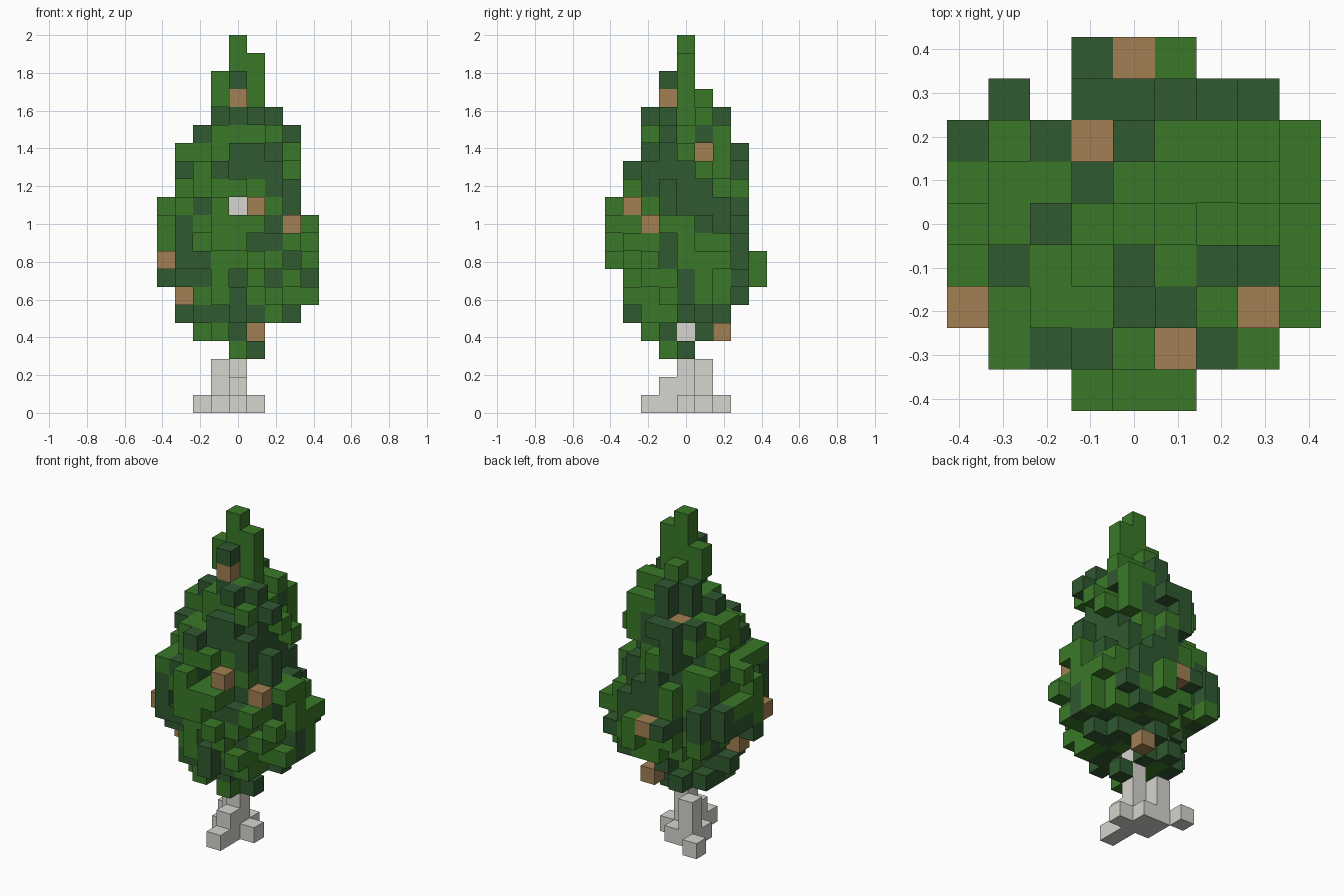
import bpy
import bmesh
import random
from mathutils import Vector

if "Cube" in bpy.data.objects:
    bpy.data.objects.remove(bpy.data.objects["Cube"])

random.seed(7)
LAYERS = 21
S = 2 / LAYERS  # block size


def material(name, rgb):
    m = bpy.data.materials.new(name)
    m.use_nodes = True
    m.diffuse_color = (*rgb, 1)
    bsdf = m.node_tree.nodes["Principled BSDF"]
    bsdf.inputs["Base Color"].default_value = (*rgb, 1)
    bsdf.inputs["Roughness"].default_value = 0.9
    return m


GREEN = material("leaf_green", (0.042, 0.19, 0.021))
DARK = material("dark_leaf_green", (0.03, 0.1, 0.03))
BROWN = material("cone_brown", (0.36, 0.215, 0.085))
GREY = material("bark_grey", (0.67, 0.66, 0.62))

# Crown profile from the tip down, in blocks: x from, x to, y from, y to
CROWN = [
    (0, 0, 0, 0), (0, 1, 0, 0), (-1, 1, -1, 0),
    (-1, 1, -1, 1), (-1, 2, -2, 2), (-2, 3, -2, 2),
    (-3, 3, -2, 3), (-3, 3, -3, 3), (-3, 3, -3, 3),
    (-4, 3, -4, 3), (-4, 4, -4, 3), (-4, 4, -4, 4),
    (-4, 4, -4, 4), (-4, 4, -3, 4), (-3, 4, -3, 3),
    (-3, 3, -3, 2), (-2, 1, -2, 2), (0, 1, -1, 0),
]
# Widest reach in x for each row of the plan, front to back
REACH = [1, 3, 4, 4, 4, 4, 4, 3, 2]

# Trunk column with stepped roots: (x, y, height in blocks)
trunk = set()
for x, y, height in [(0, 0, 16), (0, -1, 2), (0, -2, 1), (1, 0, 1),
                     (0, 1, 1), (-1, 0, 1), (-1, 1, 3), (-2, 2, 1)]:
    trunk.update((x, y, k) for k in range(height))

# Crown: small crosses at the tip and base, rough ellipses between
leaves = {}
for n, (x0, x1, y0, y1) in enumerate(CROWN):
    k = LAYERS - 1 - n
    hx, hy = (x1 - x0 + 1) / 2, (y1 - y0 + 1) / 2
    narrow = hx < 2
    limit = 1 if hx == hy == 4.5 else 0.9
    ring = {}
    for x in range(x0, x1 + 1):
        for y in range(y0, y1 + 1):
            d = ((x - (x0 + x1) / 2) / hx) ** 2 + ((y - (y0 + y1) / 2) / hy) ** 2
            inside = abs(x) + abs(y) < 2 if narrow else d <= limit
            if inside and abs(x) <= REACH[y + 4]:
                ring[x, y] = d
    # Nibble the rim while keeping every row and column filled
    for x, y in sorted(ring):
        if not narrow and ring[x, y] > 0.52 and random.random() < 0.34:
            if (sum(c[0] == x for c in ring) > 1
                    and sum(c[1] == y for c in ring) > 1):
                del ring[x, y]
    for x, y in ring:
        if (x, y, k) not in trunk:
            dark = (y < 0) == (k > 3) if narrow else random.random() < 0.42
            leaves[x, y, k] = DARK if dark else GREEN

# Cones, and openings that leave cones and trunk exposed on some sides
OUT = {"front": (0, -1, 0), "side": (1, 0, 0), "top": (0, 0, 1)}
cones = {}
for cell, *sides in [((0, -1, 17), "front"), ((1, -3, 11), "front", "side"),
                     ((3, -2, 10), "front", "side"), ((-4, -2, 8), "front", "top"),
                     ((-3, -1, 6), "front"), ((1, 2, 4), "front", "side"),
                     ((0, 4, 8), "top"), ((-1, 2, 14), "top"), ((1, 1, 14), "side"),
                     ((0, 0, 11), "front"), ((0, 0, 4), "side")]:
    if cell not in trunk:
        cones[cell] = BROWN
        leaves.pop(cell, None)
    for side in sides:
        for step in range(1, LAYERS):
            leaves.pop(tuple(c + step * o for c, o in zip(cell, OUT[side])), None)

# Small gaps around the two lowest cones, with a twig block beside one
for cell in [(-3, 0, 6), (-3, 0, 7), (-4, 0, 7), (-4, 1, 7), (1, 2, 5)]:
    leaves.pop(cell, None)
leaves[-4, -1, 7] = DARK

solid = trunk | set(leaves) | set(cones)
DIRS = [Vector(v) for v in [(1, 0, 0), (-1, 0, 0), (0, 1, 0),
                            (0, -1, 0), (0, 0, 1), (0, 0, -1)]]


def build(name, cells, mats):
    """Make one mesh from the exposed faces of the blocks."""
    bm = bmesh.new()
    for cell, mat in cells.items():
        centre = Vector(cell) + Vector((0, 0, 0.5))
        for d in DIRS:
            if tuple(int(a + b) for a, b in zip(cell, d)) in solid:
                continue
            u = Vector((d.z, d.x, d.y))
            v = d.cross(u)
            quad = [-u - v, u - v, u + v, v - u]
            f = bm.faces.new([bm.verts.new((centre + (d + q) / 2) * S) for q in quad])
            f.material_index = mats.index(mat)
    bmesh.ops.remove_doubles(bm, verts=bm.verts, dist=0.001)
    mesh = bpy.data.meshes.new(name)
    bm.to_mesh(mesh)
    bm.free()
    for m in mats:
        mesh.materials.append(m)
    bpy.context.collection.objects.link(bpy.data.objects.new(name, mesh))


build("trunk_and_roots", dict.fromkeys(sorted(trunk), GREY), [GREY])
build("foliage", leaves, [GREEN, DARK])
build("cones", cones, [BROWN])
